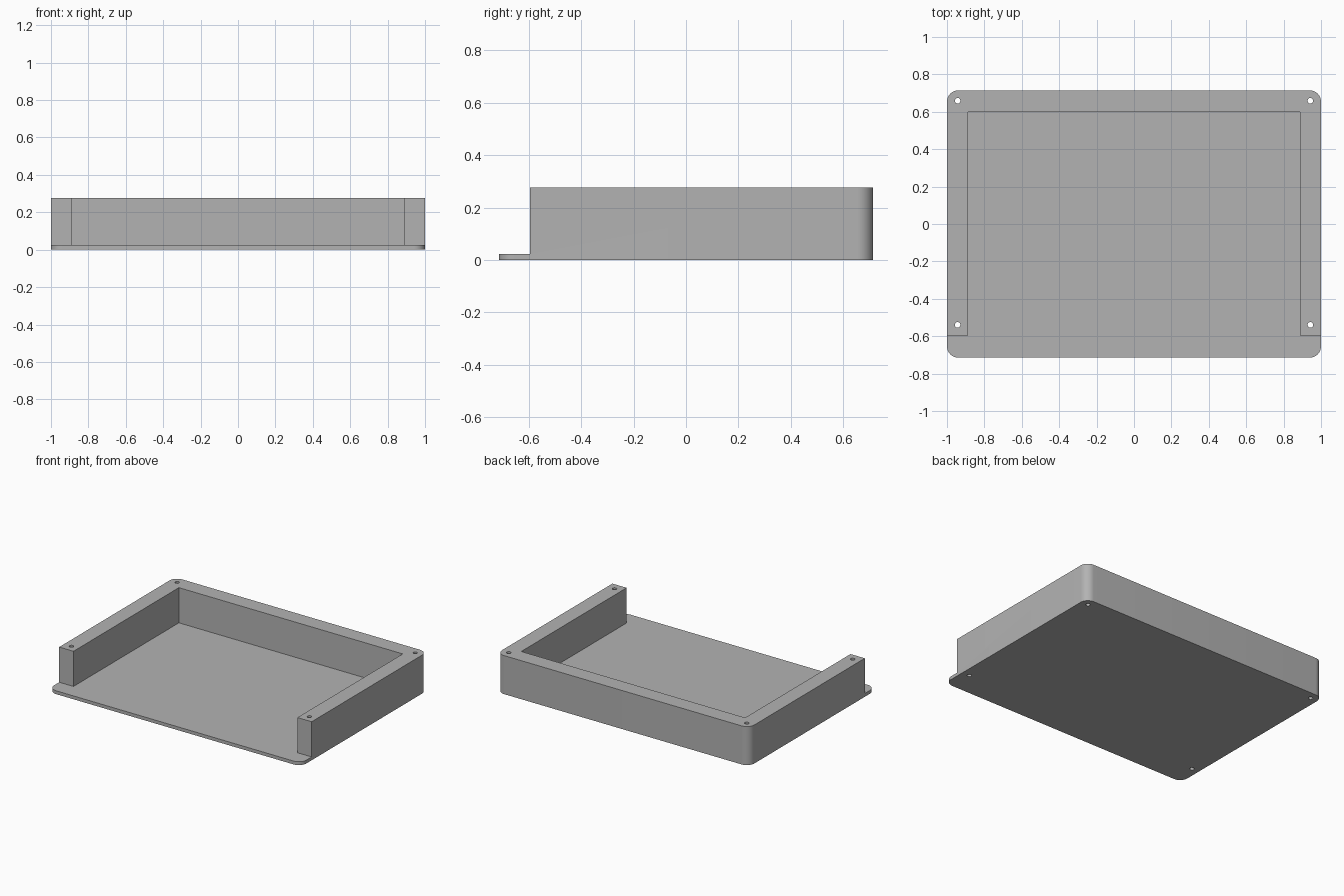
import bpy, bmesh, math

if "Cube" in bpy.data.objects:
    bpy.data.objects.remove(bpy.data.objects["Cube"])

HALF_Y, HEIGHT, FLOOR = 0.714, 0.276, 0.024
RADIUS = 0.06                      # vertical corner rounding
IN_X, IN_Y, WALL_END = 0.887, 0.598, -0.595


def prism(name, outline, z0, z1):
    """Extrude a closed counter-clockwise outline from z0 to z1."""
    bm = bmesh.new()
    face = bm.faces.new([bm.verts.new((x, y, z0)) for x, y in outline])
    ext = bmesh.ops.extrude_face_region(bm, geom=[face])
    top = [v for v in ext["geom"] if isinstance(v, bmesh.types.BMVert)]
    bmesh.ops.translate(bm, verts=top, vec=(0, 0, z1 - z0))
    bmesh.ops.recalc_face_normals(bm, faces=bm.faces)
    mesh = bpy.data.meshes.new(name)
    bm.to_mesh(mesh)
    bm.free()
    obj = bpy.data.objects.new(name, mesh)
    bpy.context.collection.objects.link(obj)
    return obj


def arc(cx, cy, r, start, sweep, n):
    return [(cx + r * math.cos(start + sweep * i / n),
             cy + r * math.sin(start + sweep * i / n)) for i in range(n + 1)]


def cut(target, cutter):
    mod = target.modifiers.new("cut", "BOOLEAN")
    mod.operation, mod.solver, mod.object = "DIFFERENCE", "EXACT", cutter
    bpy.context.view_layer.objects.active = target
    bpy.ops.object.modifier_apply(modifier=mod.name)
    bpy.data.objects.remove(cutter)


# Rounded block for the whole tray
outline = []
for i, (sx, sy) in enumerate([(1, 1), (-1, 1), (-1, -1), (1, -1)]):
    outline += arc(sx * (1 - RADIUS), sy * (HALF_Y - RADIUS), RADIUS,
                   i * math.pi / 2, math.pi / 2, 12)
tray = prism("open_front_tray", outline, 0, HEIGHT)

# Pocket and open front lip, removed as one T-shaped cut above the floor
pocket = [(-2, -1), (2, -1), (2, WALL_END), (IN_X, WALL_END), (IN_X, IN_Y),
          (-IN_X, IN_Y), (-IN_X, WALL_END), (-2, WALL_END)]
cut(tray, prism("pocket_cutter", pocket, FLOOR, 1))

# Four screw holes through the walls and floor
for x in (-0.943, 0.943):
    for y in (-0.539, 0.659):
        hole = arc(x, y, 0.015, 0, 2 * math.pi, 24)[:-1]
        cut(tray, prism("hole_cutter", hole, -0.1, 0.5))

# Single grey finish
grey = bpy.data.materials.new("light grey")
grey.diffuse_color = (0.45, 0.45, 0.45, 1)
grey.use_nodes = True
grey.node_tree.nodes["Principled BSDF"].inputs["Base Color"].default_value = grey.diffuse_color
tray.data.materials.clear()
tray.data.materials.append(grey)

bpy.ops.object.select_all(action="DESELECT")
tray.select_set(True)
bpy.context.view_layer.objects.active = tray
bpy.ops.object.shade_smooth_by_angle(angle=math.radians(30))
